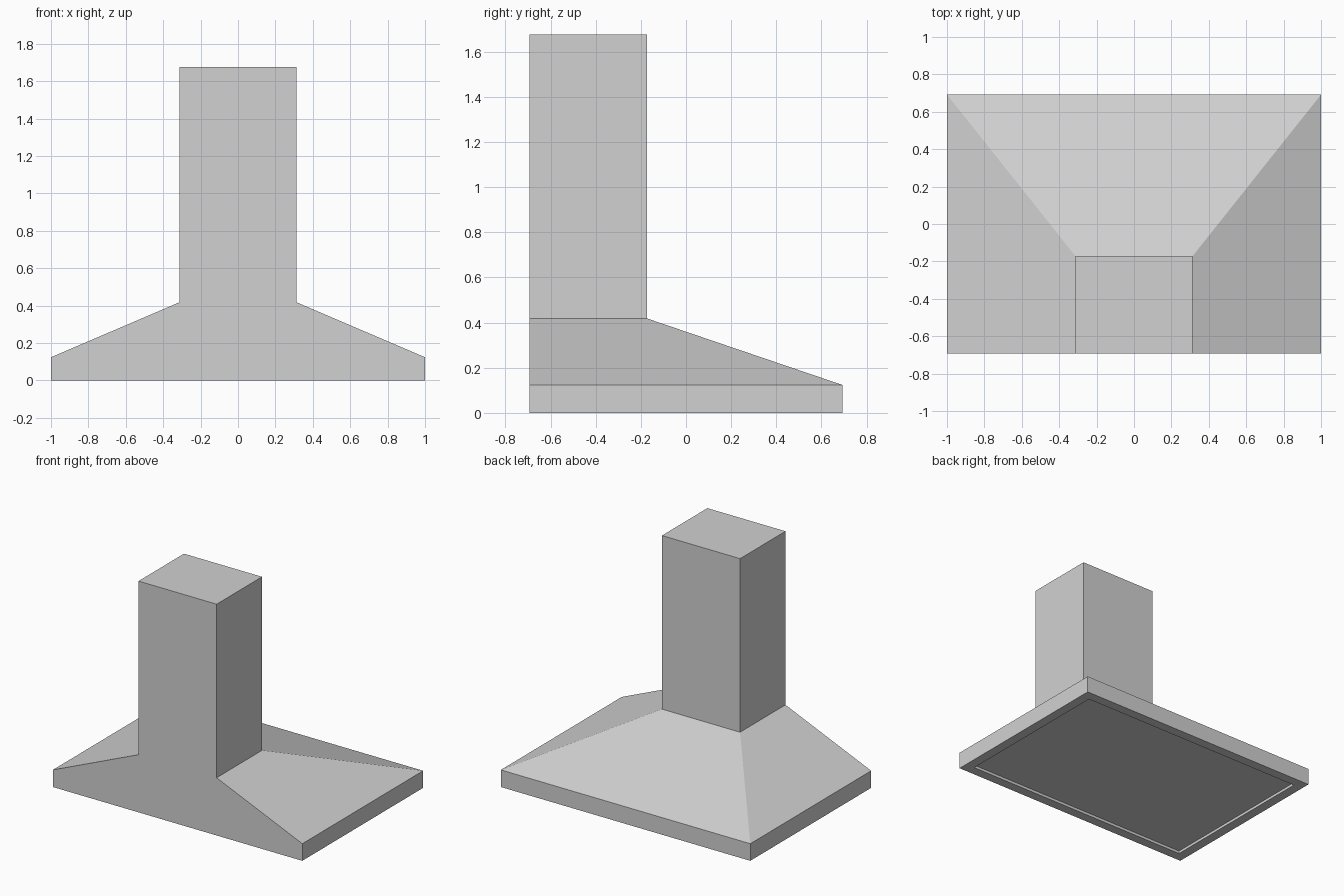
import bpy
import bmesh

if "Cube" in bpy.data.objects:
    bpy.data.objects.remove(bpy.data.objects["Cube"])

steel = bpy.data.materials.new("light grey steel")
steel.diffuse_color = (0.64, 0.64, 0.64, 1.0)
steel.use_nodes = True
steel.node_tree.nodes["Principled BSDF"].inputs["Base Color"].default_value = steel.diffuse_color

HALF_X, HALF_Y = 1.0, 0.692      # canopy footprint
DUCT_X, DUCT_BACK = 0.313, -0.172  # chimney half width and rear edge
RIM_Z, THROAT_Z, TOP_Z = 0.124, 0.418, 1.676
INSET, RECESS = 0.072, 0.02      # underside filter panel


def rect(hx, y0, y1, z):
    """Counter-clockwise rectangle, symmetric in x."""
    return [(-hx, y0, z), (hx, y0, z), (hx, y1, z), (-hx, y1, z)]


def loft(name, rings, cap_start=False, cap_end=False):
    """Skin a stack of rectangles into one flat-shaded shell."""
    bm = bmesh.new()
    loops = [[bm.verts.new(p) for p in ring] for ring in rings]
    for a, b in zip(loops, loops[1:]):
        for i in range(4):
            j = (i + 1) % 4
            bm.faces.new((a[i], a[j], b[j], b[i]))
    if cap_start:
        bm.faces.new(loops[0][::-1])
    if cap_end:
        bm.faces.new(loops[-1])
    mesh = bpy.data.meshes.new(name)
    bm.to_mesh(mesh)
    bm.free()
    mesh.materials.append(steel)
    obj = bpy.data.objects.new(name, mesh)
    bpy.context.collection.objects.link(obj)
    return obj


throat = rect(DUCT_X, -HALF_Y, DUCT_BACK, THROAT_Z)
inner_x, inner_y = HALF_X - INSET, HALF_Y - INSET

# canopy: recessed underside, upright rim, sloping roof up to the chimney
loft("canopy", [
    rect(inner_x, -inner_y, inner_y, RECESS),
    rect(inner_x, -inner_y, inner_y, 0),
    rect(HALF_X, -HALF_Y, HALF_Y, 0),
    rect(HALF_X, -HALF_Y, HALF_Y, RIM_Z),
    throat,
], cap_start=True)

# chimney: straight duct, flush with the flat wall side
loft("chimney", [throat, rect(DUCT_X, -HALF_Y, DUCT_BACK, TOP_Z)], cap_end=True)
